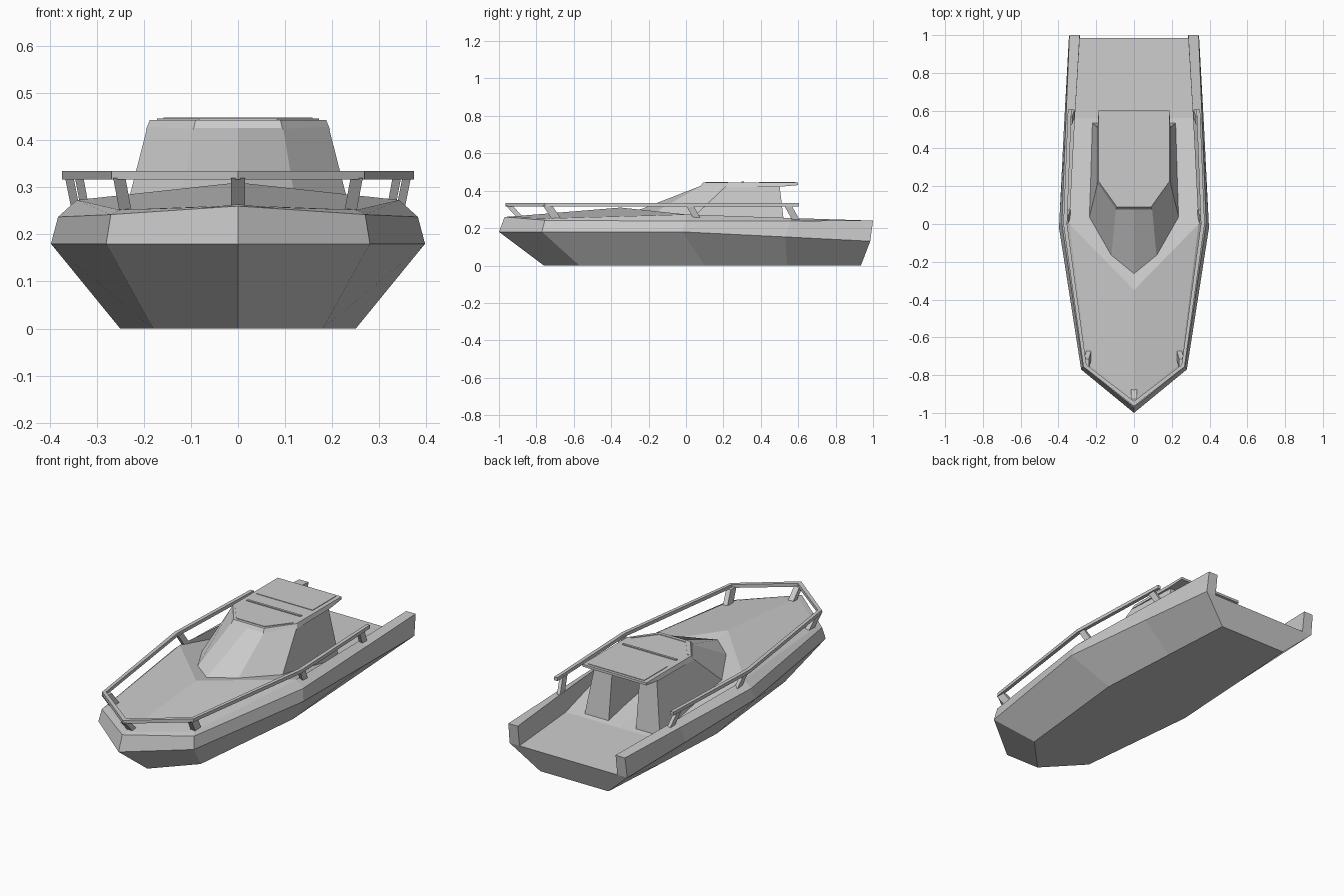
import bpy, bmesh
from mathutils import Vector

if "Cube" in bpy.data.objects:
    bpy.data.objects.remove(bpy.data.objects["Cube"])


def mesh_object(name, verts, faces, mirror=True):
    """Build a mesh from one half (x >= 0), mirrored and welded on the centre line."""
    bm = bmesh.new()
    for s in ((1, -1) if mirror else (1,)):
        vs = [bm.verts.new((x * s, y, z)) for x, y, z in verts]
        for f in faces:
            bm.faces.new([vs[i] for i in f])
    bmesh.ops.remove_doubles(bm, verts=bm.verts, dist=0.0005)
    bmesh.ops.dissolve_degenerate(bm, dist=0.0001, edges=bm.edges)
    bmesh.ops.recalc_face_normals(bm, faces=bm.faces)
    me = bpy.data.meshes.new(name)
    bm.to_mesh(me)
    bm.free()
    ob = bpy.data.objects.new(name, me)
    bpy.context.collection.objects.link(ob)
    return ob


def loft(rows, closed=False):
    """Vertices and quads joining equal-length rows of points."""
    n = len(rows[0])
    verts = [p for r in rows for p in r]
    faces = [(r * n + i, r * n + (i + 1) % n, (r + 1) * n + (i + 1) % n, (r + 1) * n + i)
             for r in range(len(rows) - 1) for i in range(n if closed else n - 1)]
    return verts, faces


def slab(name, low, high):
    """Solid between two half outlines whose first and last points lie on x = 0."""
    verts, faces = loft([low, high])
    n = len(low)
    mesh_object(name, verts, faces + [tuple(range(n)), tuple(range(n, 2 * n))])


# Hull: rows from keel outward and up to the inner rim, stations bow to stern
bottom = [(0, -.76, 0), (.18, -.57, 0), (.25, .1, 0), (.225, .54, 0), (.2, .935, 0)]
chine = [(0, -1, .18), (.28, -.77, .18), (.397, -.02, .18), (.37, .53, .153), (.345, .985, .13)]
sheer = [(0, -.97, .26), (.27, -.755, .242), (.382, 0, .237), (.36, .56, .239), (.342, 1, .24)]
rim = [(0, -.935, .262), (.252, -.73, .252), (.342, 0, .273), (.313, .56, .254), (.287, 1, .24)]
deck = rim[:3] + [(.313, .56, .14), (.287, .985, .13)]
centre = [(0, -.935, .262), (0, -.935, .262), (0, -.35, .31), (0, .56, .14), (0, .985, .13)]
keel = [(0, p[1], 0) for p in bottom]
verts, faces = loft([keel, bottom, chine, sheer, rim])
base = len(verts)
verts += deck + centre
R, D, C = 20, base, base + 5
faces += [(R + 2, R + 3, D + 3), (R + 3, R + 4, D + 4, D + 3)]
faces = [f for f in faces if f != (0, 1, 6, 5)] + [(0, 1, 6)]
faces += [(R, R + 1, R + 2, C + 2),
          (R + 2, D + 3, C + 3, C + 2), (D + 3, D + 4, C + 4, C + 3)]
faces += [(4, 9, 14, D + 4, C + 4), (14, 19, 24, D + 4)]
mesh_object("hull", verts, faces)

# Cabin: sloped windscreen, side walls and an open doorway at the rear
foot = [(0, -.27, .29), (.12, -.175, .28), (.238, .03, .25), (.222, .535, .135),
        (.08, .535, .135), (.08, .2, .19), (0, .2, .19)]
head = [(0, .09, .43), (.095, .09, .43), (.192, .22, .43), (.178, .5, .43),
        (.08, .5, .43), (.08, .24, .43), (0, .24, .43)]
slab("cabin", foot, head)

# Roof with an overhang to the rear
slab("cabin_roof",
     [(0, .075, .421), (.095, .075, .421), (.196, .215, .421), (.193, .5, .421),
      (.188, .6, .43), (0, .6, .43)],
     [(0, .09, .443), (.09, .09, .443), (.187, .225, .443), (.187, .6, .443), (0, .6, .443)]
     [:4] + [(.187, .6, .443), (0, .6, .443)][:2])


def panel(name, w, y0, y1, z0, z1):
    def ring(z):
        return [(0, y0, z), (w, y0, z), (w, y1, z), (0, y1, z)]
    slab(name, ring(z0), ring(z1))


# Roof details
panel("roof_hatch", .165, .39, .585, .44, .446)
panel("roof_bar", .158, .298, .31, .44, .448)
slab("roof_front_trim",
     [(0, .105, .441), (.083, .105, .441), (.172, .22, .441), (.165, .225, .441),
      (.078, .113, .441), (0, .113, .441)],
     [(0, .105, .446), (.083, .105, .446), (.172, .22, .446), (.165, .225, .446),
      (.078, .113, .446), (0, .113, .446)])

# Guard rail running round the bow
outer = [(0, -.965), (.268, -.755), (.374, 0), (.35, .605)]
inner = [(0, -.938), (.252, -.745), (.354, 0), (.331, .605)]
rows = [[(ax, ay, .316), (ax, ay, .334), (bx, by, .334), (bx, by, .316)]
        for (ax, ay), (bx, by) in zip(outer, inner)]
verts, faces = loft(rows, closed=True)
mesh_object("guard_rail", verts, faces + [(12, 13, 14, 15)])


def post(name, top, foot, w, d, mirror=True):
    rows = [[(p[0] + sx * w / 2, p[1] + sy * d / 2, p[2])
             for sx, sy in ((-1, -1), (1, -1), (1, 1), (-1, 1))] for p in (foot, top)]
    verts, faces = loft(rows, closed=True)
    mesh_object(name, verts, faces + [(0, 1, 2, 3), (4, 5, 6, 7)], mirror)


# Slanted rail posts
post("bow_post", (0, -.945, .32), (0, -.885, .255), .03, .035, False)
post("front_post", (.252, -.74, .32), (.238, -.69, .245), .026, .05)
post("middle_post", (.358, .02, .32), (.344, .06, .25), .018, .04)
post("rear_post", (.337, .545, .32), (.322, .59, .24), .018, .04)
